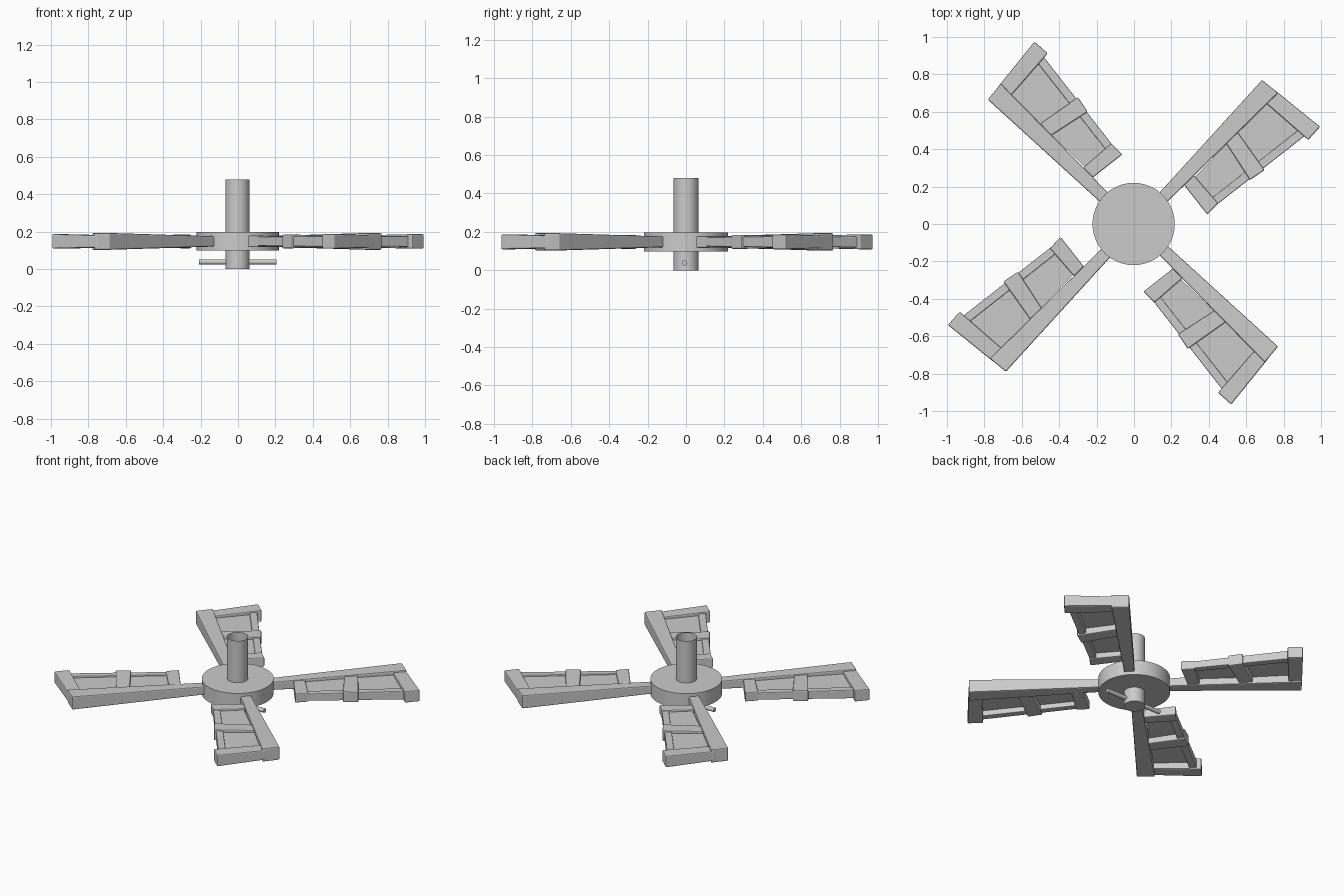
import bpy, bmesh, math
from mathutils import Matrix, Vector

if "Cube" in bpy.data.objects:
    bpy.data.objects.remove(bpy.data.objects["Cube"])

MID = 0.148  # height of the middle plane of the blades


def finish(name, bm, bevel=0.0):
    bmesh.ops.recalc_face_normals(bm, faces=bm.faces)
    mesh = bpy.data.meshes.new(name)
    bm.to_mesh(mesh)
    bm.free()
    ob = bpy.data.objects.new(name, mesh)
    bpy.context.collection.objects.link(ob)
    if bevel:
        mod = ob.modifiers.new("soft_edges", 'BEVEL')
        mod.width = bevel
        mod.segments = 2
        mod.limit_method = 'ANGLE'
    return ob


def beam(name, quad, t0, t1, matrix, z=MID, bevel=0.007):
    """Tapered beam: quad = start pair, then end pair; t0/t1 = thickness at each end."""
    bm = bmesh.new()
    half = [t0 / 2, t0 / 2, t1 / 2, t1 / 2]
    low = [bm.verts.new(matrix @ Vector((x, y, z - h))) for (x, y), h in zip(quad, half)]
    top = [bm.verts.new(matrix @ Vector((x, y, z + h))) for (x, y), h in zip(quad, half)]
    bm.faces.new(low)
    bm.faces.new(top)
    for i in range(4):
        j = (i + 1) % 4
        bm.faces.new((low[i], low[j], top[j], top[i]))
    return finish(name, bm, bevel)


def cylinder(name, radius, depth, matrix, sides, open_top=False):
    bm = bmesh.new()
    bmesh.ops.create_cone(bm, cap_ends=True, segments=sides, radius1=radius,
                          radius2=radius, depth=depth)
    if open_top:
        caps = [f for f in bm.faces if f.normal.z > 0.9]
        bmesh.ops.delete(bm, geom=caps, context='FACES_ONLY')
    bm.transform(matrix)
    ob = finish(name, bm)
    bpy.context.view_layer.objects.active = ob
    ob.select_set(True)
    bpy.ops.object.shade_smooth_by_angle(angle=math.radians(35))
    ob.select_set(False)
    return ob


# Hub, axle open at its upper end, and cross pin
cylinder("hub", 0.22, 0.10, Matrix.Translation((-0.002, 0, 0.148)), 48)
cylinder("axle", 0.065, 0.48, Matrix.Translation((-0.003, 0, 0.24)), 32, True)
cylinder("cross_pin", 0.014, 0.415,
         Matrix.Translation((-0.002, -0.008, 0.038)) @ Matrix.Rotation(math.pi / 2, 4, 'Y'), 16)

# Four blades, each set slightly off true
for n, (dx, dy) in enumerate([(0, 0), (-0.02, 0.012), (0, 0.02), (-0.03, 0)]):
    m = Matrix.Rotation(n * math.pi / 2, 4, 'Z') @ Matrix.Translation((dx, dy, 0))
    tag = f"_{n + 1}"
    # Main arm
    beam("arm" + tag, [(0.12, 0.15), (0.165, 0.105), (0.77, 0.70), (0.685, 0.77)],
         0.055, 0.09, m)
    # Cross bars: inner, middle, tip
    beam("inner_bar" + tag, [(0.32, 0.26), (0.268, 0.208), (0.392, 0.05), (0.45, 0.11)],
         0.055, 0.062, m)
    beam("middle_bar" + tag, [(0.555, 0.49), (0.492, 0.432), (0.62, 0.235), (0.698, 0.288)],
         0.062, 0.074, m)
    beam("tip_bar" + tag, [(0.75, 0.718), (0.69, 0.66), (0.932, 0.449), (0.995, 0.52)],
         0.066, 0.078, m)
    # Outer rail
    beam("outer_rail" + tag, [(0.40, 0.125), (0.43, 0.093), (0.925, 0.48), (0.895, 0.515)],
         0.048, 0.058, m, bevel=0.005)
    # Thin infill panel
    beam("panel" + tag, [(0.31, 0.235), (0.415, 0.11), (0.92, 0.50), (0.735, 0.68)],
         0.01, 0.01, m, z=MID + 0.012, bevel=0)
